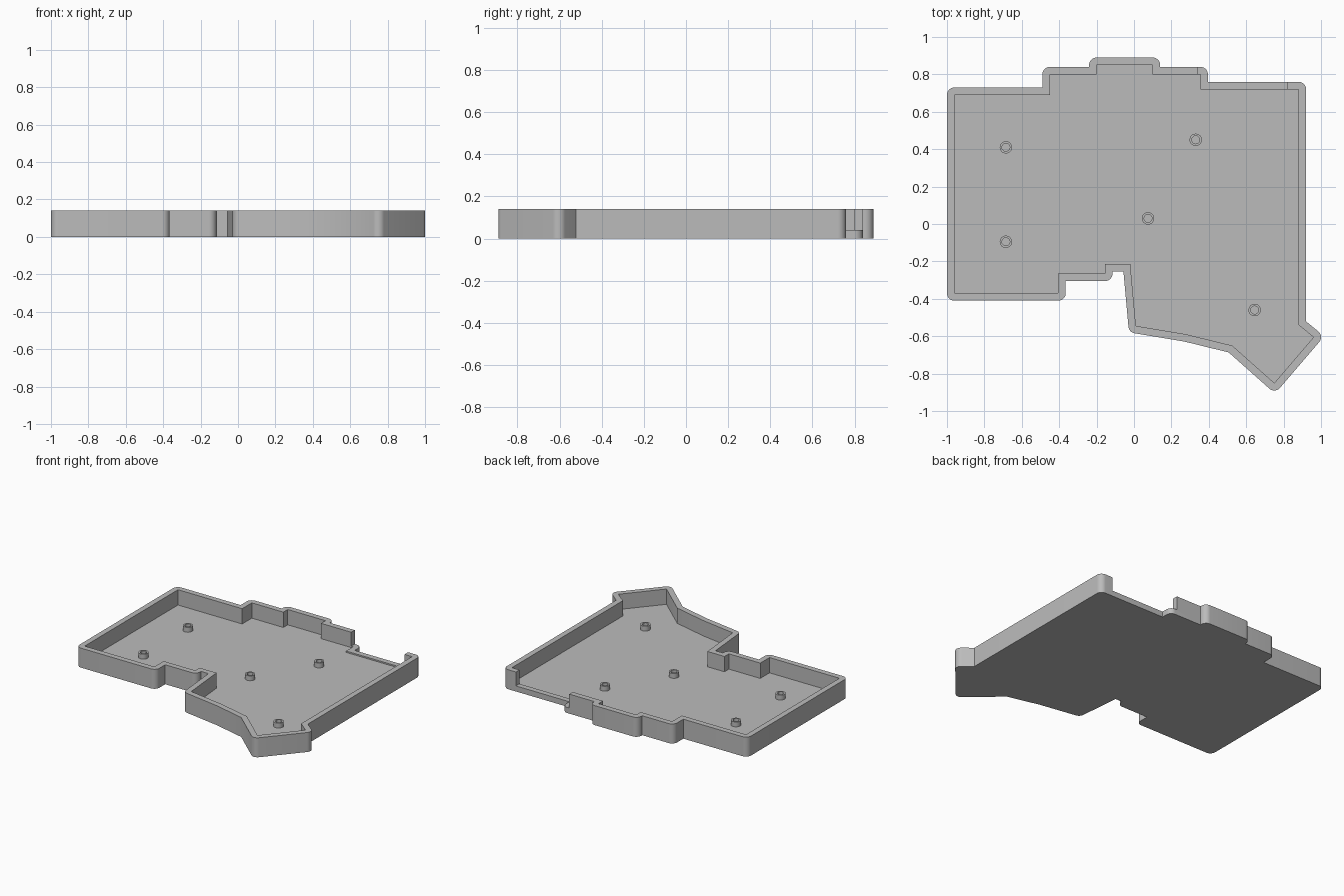
import bpy, bmesh, math
from mathutils import Vector

if "Cube" in bpy.data.objects:
    bpy.data.objects.remove(bpy.data.objects["Cube"], do_unlink=True)

WALL, HEIGHT, FLOOR, LEDGE = 0.04, 0.14, 0.03, 0.04

grey = bpy.data.materials.new("plain grey")
grey.use_nodes = True
colour = (0.5, 0.5, 0.5, 1)
grey.diffuse_color = colour
grey.node_tree.nodes["Principled BSDF"].inputs["Base Color"].default_value = colour

# Inside edge of the wall, clockwise from the back right-hand corner
INNER = [Vector(p) for p in (
    (-.96, .69), (-.45, .69), (-.45, .8), (-.2, .8), (-.2, .85), (.1, .85),
    (.1, .8), (.355, .8), (.355, .72), (.88, .72), (.88, -.54), (.96, -.605),
    (.75, -.85), (.525, -.65), (.28, -.59), (.01, -.545), (-.02, -.215),
    (-.155, -.215), (-.155, -.265), (-.405, -.265), (-.405, -.37), (-.96, -.37))]


def offset_outline(points, dist):
    """Grow a clockwise outline: round outer corners, mitred inner corners."""
    result = []
    for i, p in enumerate(points):
        d1 = (p - points[i - 1]).normalized()
        d2 = (points[(i + 1) % len(points)] - p).normalized()
        n1, n2 = Vector((-d1.y, d1.x)), Vector((-d2.y, d2.x))
        if d1.cross(d2) < 0:
            start, turn = math.atan2(n1.y, n1.x), n1.angle(n2)
            steps = max(2, math.ceil(turn / math.radians(10)))
            for k in range(steps + 1):
                a = start - turn * k / steps
                result.append(p + dist * Vector((math.cos(a), math.sin(a))))
        else:
            result.append(p + (n1 + n2) * dist / (1 + n1.dot(n2)))
    return result


def finish(bm, name):
    bmesh.ops.recalc_face_normals(bm, faces=bm.faces)
    mesh = bpy.data.meshes.new(name)
    bm.to_mesh(mesh)
    bm.free()
    mesh.materials.append(grey)
    obj = bpy.data.objects.new(name, mesh)
    bpy.context.collection.objects.link(obj)
    return obj


def prism(name, outline, low, high):
    bm = bmesh.new()
    face = bm.faces.new([bm.verts.new((x, y, low)) for x, y in outline])
    top = bmesh.ops.extrude_face_region(bm, geom=[face])["geom"]
    verts = [v for v in top if isinstance(v, bmesh.types.BMVert)]
    bmesh.ops.translate(bm, verts=verts, vec=(0, 0, high - low))
    return finish(bm, name)


def activate(obj):
    bpy.ops.object.select_all(action="DESELECT")
    obj.select_set(True)
    bpy.context.view_layer.objects.active = obj


def smooth(obj):
    activate(obj)
    bpy.ops.object.shade_smooth_by_angle(angle=math.radians(30))


def cut(obj, cutter):
    cutter.hide_render = True
    mod = obj.modifiers.new("cut", "BOOLEAN")
    mod.operation, mod.solver, mod.object = "DIFFERENCE", "EXACT", cutter
    activate(obj)
    bpy.ops.object.modifier_apply(modifier=mod.name)
    bpy.data.objects.remove(cutter, do_unlink=True)


# Tray: solid outline, hollowed out, with a low opening in the back wall
tray = prism("case_tray", offset_outline(INNER, WALL), 0, HEIGHT)
cut(tray, prism("cavity_cutter", INNER, FLOOR, 1))
opening = [(.34, .6), (.34, 1), (.82, 1), (.82, .6)]
cut(tray, prism("opening_cutter", opening, LEDGE, 1))
smooth(tray)


# Hollow screw posts standing on the floor
def standoff(name, x, y, radius=.033, bore=.021, top=.065, sides=32):
    bm = bmesh.new()
    profile = [(radius, FLOOR), (radius, top), (bore, top), (bore, FLOOR)]
    rings = []
    for r, z in profile:
        angles = [math.tau * k / sides for k in range(sides)]
        rings.append([bm.verts.new((x + r * math.cos(a), y + r * math.sin(a), z))
                      for a in angles])
    for a, b in zip(rings, rings[1:]):
        for k in range(sides):
            j = (k + 1) % sides
            bm.faces.new((a[k], a[j], b[j], b[k]))
    smooth(finish(bm, name))


posts = {"back_right": (-.685, .41), "front_right": (-.685, -.095),
         "centre": (.075, .03), "back_left": (.33, .45), "front_left": (.645, -.46)}
for place, (x, y) in posts.items():
    standoff("standoff_" + place, x, y)
